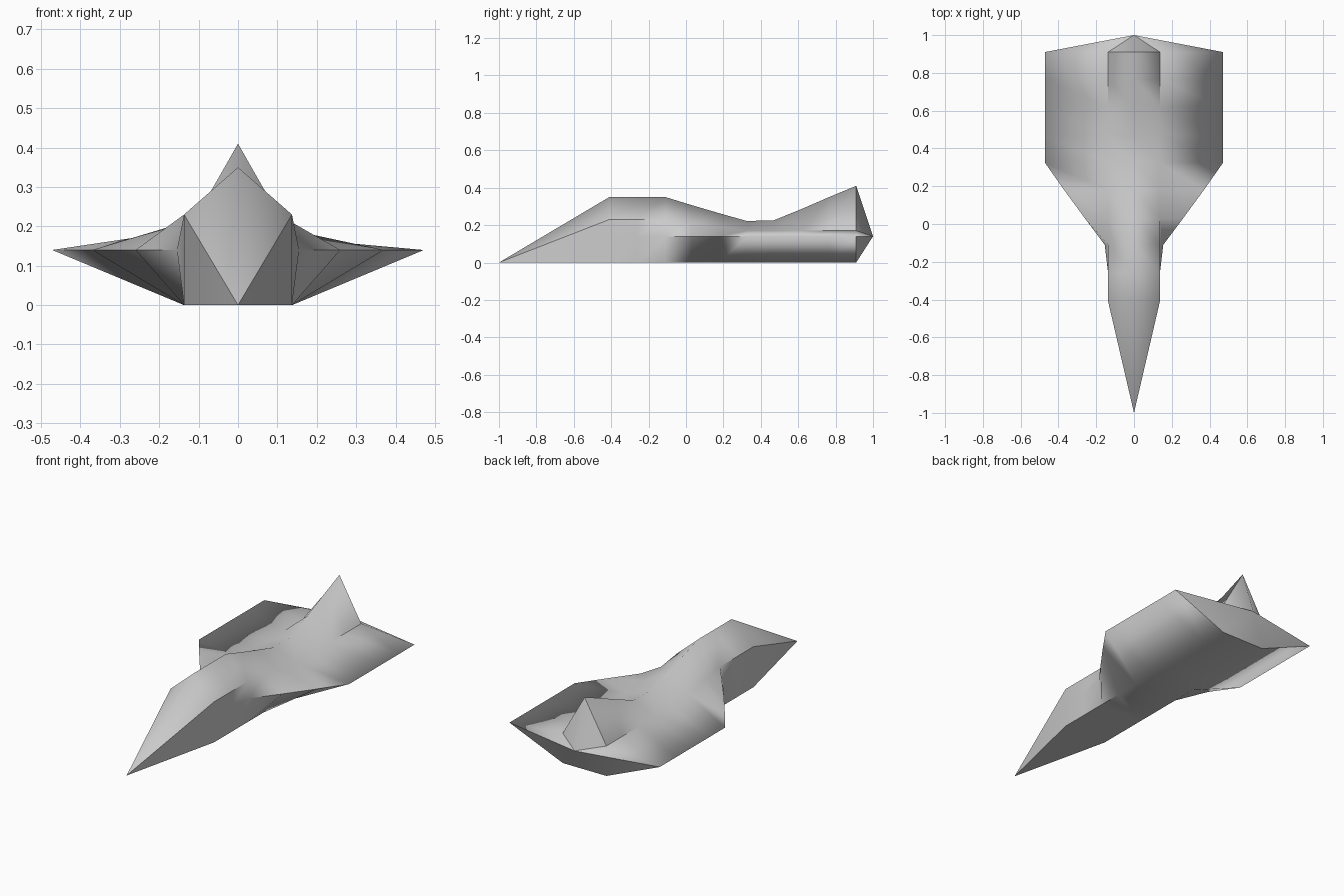
import bpy, bmesh, math

if "Cube" in bpy.data.objects:
    bpy.data.objects.remove(bpy.data.objects["Cube"])

BODY = 0.137   # half width of the body
MID = 0.14     # height of the wing edge

# hull stations from nose to tail: y, wing edge x, shoulder z, spine z
stations = [
    (-0.41, 0.137, 0.23, 0.35),
    (-0.26, 0.137, 0.23, 0.35),
    (-0.11, 0.155, 0.23, 0.35),
    (0.03, 0.26, 0.21, 0.307),
    (0.18, 0.37, 0.19, 0.263),
    (0.325, 0.472, 0.17, 0.222),
    (0.47, 0.472, 0.17, 0.226),
    (0.62, 0.472, 0.17, 0.287),
    (0.765, 0.472, 0.17, 0.35),
    (0.91, 0.472, 0.17, 0.41),
]

bm = bmesh.new()
rings, soft = [], set()
for y, w, s, t in stations:
    ring = [bm.verts.new(p) for p in (
        (BODY, y, 0), (w, y, MID), (BODY, y, s), (0, y, t),
        (-BODY, y, s), (-w, y, MID), (-BODY, y, 0))]
    rings.append(ring)
    soft.update(((ring[3], 's'),))
    if y > 0.3:                      # rounded shading over the wing edges
        soft.update(((ring[1], 'r'), (ring[5], 'l')))

# hull skin between stations
n = 7
for a, b in zip(rings, rings[1:]):
    for i in range(n):
        j = (i + 1) % n
        bm.faces.new((a[i], a[j], b[j], b[i]))

# nose and tail points
nose = bm.verts.new((0, -1, 0))
tail = bm.verts.new((0, 1, MID))
soft.update(((nose, 's'), (tail, 's')))
for tip, ring in ((nose, rings[0]), (tail, rings[-1])):
    for i in range(n):
        bm.faces.new((tip, ring[i], ring[(i + 1) % n]))

bmesh.ops.recalc_face_normals(bm, faces=bm.faces[:])

# smooth shading with sharp creases, spine and wing edges stay soft
for f in bm.faces:
    f.smooth = True
for e in bm.edges:
    v, w = e.verts
    is_soft = any((v, k) in soft and (w, k) in soft for k in 'srl')
    e.smooth = is_soft or e.calc_face_angle(0) < math.radians(40)

mesh = bpy.data.meshes.new("ship_hull")
bm.to_mesh(mesh)
bm.free()
hull = bpy.data.objects.new("ship_hull", mesh)
bpy.context.collection.objects.link(hull)
